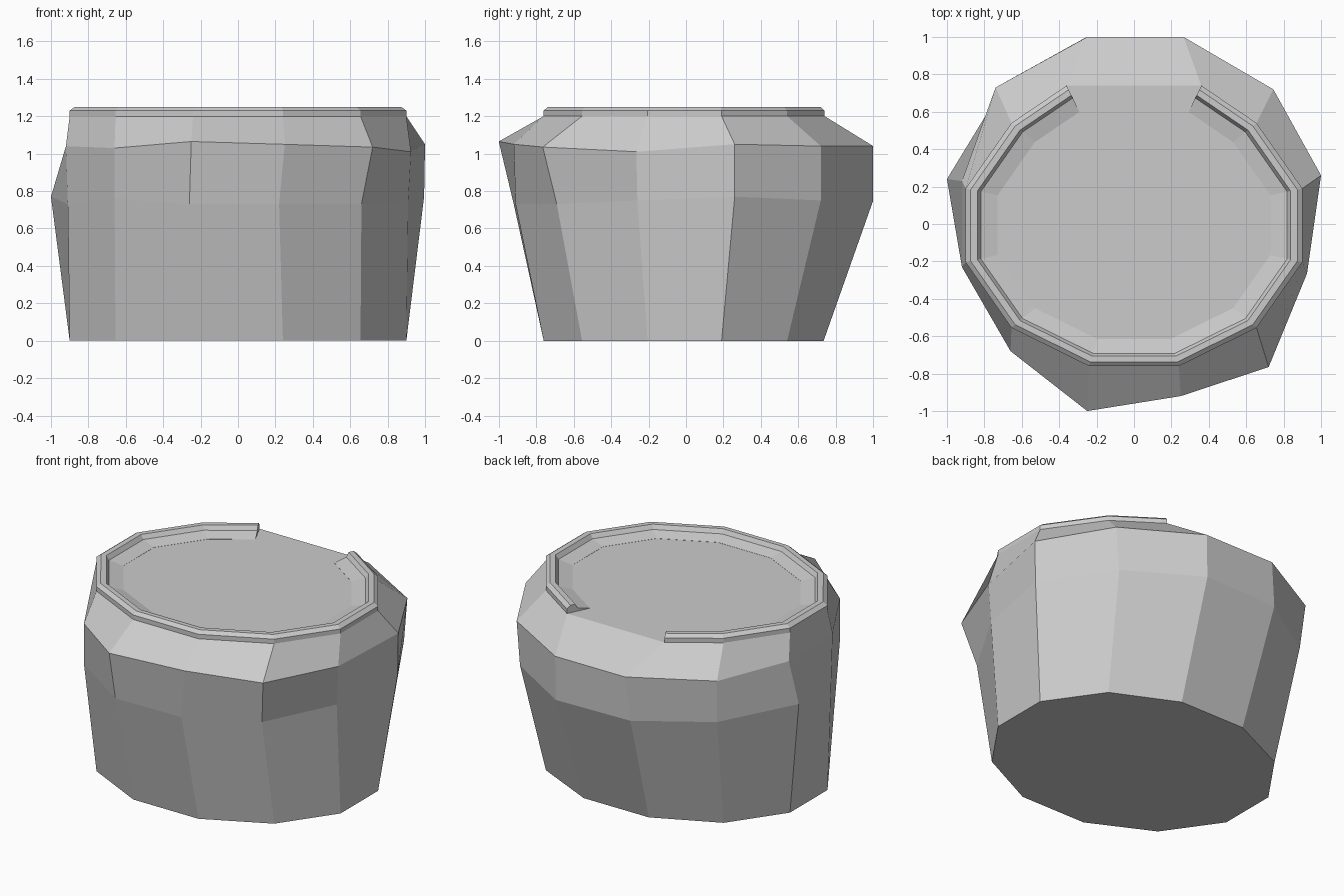
import bpy

if "Cube" in bpy.data.objects:
    bpy.data.objects.remove(bpy.data.objects["Cube"])


def make_object(name, verts, faces):
    mesh = bpy.data.meshes.new(name)
    mesh.from_pydata(verts, [], faces)
    mesh.update()
    obj = bpy.data.objects.new(name, mesh)
    bpy.context.collection.objects.link(obj)
    return obj


def bridge(a, b, n, closed=True):
    return [(a + i, a + (i + 1) % n, b + (i + 1) % n, b + i)
            for i in range(n if closed else n - 1)]


# Right half of the oval outline, front to back; mirrored into a loop
half = [(0.24, -0.76), (0.655, -0.555), (0.9, -0.205), (0.9, 0.19), (0.655, 0.54)]


def oval(back_x, back_y):
    right = half + [(back_x, back_y)]
    return right + [(-x, y) for x, y in reversed(right)]


base = [(x, y, 0) for x, y in oval(0.24, 0.735)]
top = [(x, y, 1.2) for x, y in oval(0.36, 0.74)]

# Rough, hand-chipped rings around the belly and the shoulder
belly = [(0.22, -0.91, 0.73), (0.66, -0.69, 0.73), (0.91, -0.26, 0.75),
         (0.995, 0.26, 0.77), (0.72, 0.72, 0.75), (0.26, 1.0, 0.75),
         (-0.28, 0.985, 0.75), (-0.72, 0.70, 0.75), (-1.0, 0.24, 0.77),
         (-0.91, -0.23, 0.73), (-0.66, -0.68, 0.76), (-0.26, -0.92, 0.73)]
shoulder = [(0.25, -0.92, 1.05), (0.72, -0.765, 1.035), (0.925, -0.265, 1.01),
            (1.0, 0.26, 1.05), (0.745, 0.72, 1.04), (0.265, 1.0, 1.04),
            (-0.25, 1.0, 1.04), (-0.74, 0.73, 1.04), (-0.92, 0.23, 1.03),
            (-0.92, -0.23, 1.04), (-0.66, -0.68, 1.03), (-0.25, -1.0, 1.065)]

# Stone body, closed by a flat floor and top
rings = [base, belly, shoulder, top]
faces = [tuple(reversed(range(12))), tuple(range(36, 48))]
for k in range(3):
    faces += bridge(12 * k, 12 * (k + 1), 12)
make_object("stone_body", [v for r in rings for v in r], faces)

# Raised rim: profile of (scale, height) swept round the outline, open at the back
profile = [(1.0, 1.195), (1.0, 1.23), (0.97, 1.25), (0.93, 1.25),
           (0.91, 1.222), (0.81, 1.201), (0.81, 1.195)]
path = top[6:] + top[:6]
n, m = len(path), len(profile)
verts = [(x * s, y * s, z) for s, z in profile for x, y, _ in path]
faces = []
for k in range(m):
    faces += bridge(n * k, n * ((k + 1) % m), n, closed=False)
faces.append(tuple(n * k for k in range(m)))
faces.append(tuple(n * k + n - 1 for k in reversed(range(m))))
make_object("open_rim", verts, faces)
